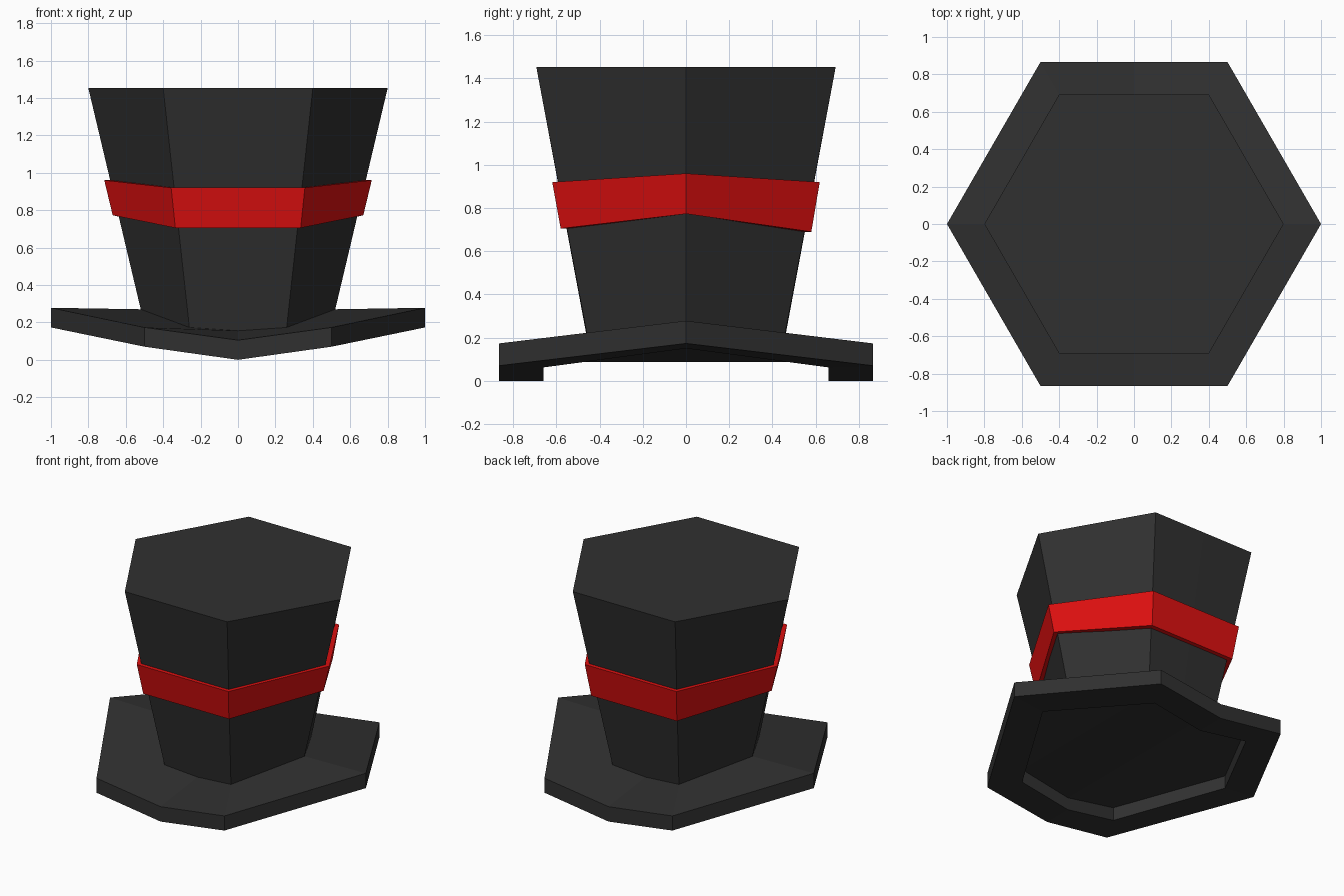
import bpy

if "Cube" in bpy.data.objects:
    bpy.data.objects.remove(bpy.data.objects["Cube"])

# Outline of half-bent hexagon: side corner, front/back corners, front/back midpoints
HEX = [(1, 0, 0), (.5, .866, 1), (0, .866, 2), (-.5, .866, 1),
       (-1, 0, 0), (-.5, -.866, 1), (0, -.866, 2), (.5, -.866, 1)]


def ring(r, side, corner, mid, back=0.0):
    """Eight points of a bent hexagon; back lowers the rear edge."""
    z = (side, corner, mid)
    return [(x * r, y * r, z[k] - (back if y > 0 else 0)) for x, y, k in HEX]


def skin(name, rings, mat, caps=(), closed=False):
    """Bridge rings in order, then add cap faces."""
    n = len(rings)
    verts = [p for rg in rings for p in rg]
    faces = []
    for k in range(n if closed else n - 1):
        a, b = k * 8, (k + 1) % n * 8
        for i in range(8):
            j = (i + 1) % 8
            faces.append((a + i, a + j, b + j, b + i))
    faces += list(caps)
    mesh = bpy.data.meshes.new(name)
    mesh.from_pydata(verts, [], faces)
    mesh.update()
    mesh.materials.append(mat)
    obj = bpy.data.objects.new(name, mesh)
    bpy.context.collection.objects.link(obj)
    return obj


def material(name, color):
    m = bpy.data.materials.new(name)
    m.diffuse_color = (*color, 1)
    m.use_nodes = True
    m.node_tree.nodes["Principled BSDF"].inputs["Base Color"].default_value = m.diffuse_color
    return m


black = material("black_felt", (.03, .03, .03))
red = material("red_ribbon", (.74, .005, .005))

crown_base = ring(.52, .27, .173, .155)

# Brim: recessed underside, rim, and top sloping in to the crown
skin("brim", [ring(.762, .24, .155, .088),
              ring(.762, .15, .062, 0),
              ring(1, .173, .07, 0),
              ring(1, .278, .173, .105),
              crown_base], black,
     caps=[(7, 6, 2, 1), (7, 1, 0), (6, 5, 3, 2), (5, 4, 3)])

# Crown: flares out to a flat top
skin("crown", [crown_base, ring(.8, 1.452, 1.452, 1.452)], black,
     caps=[tuple(range(8, 16))])

# Hat band: raised ring around the crown
skin("hat_band", [ring(.625, .773, .705, .705, back=.015),
                  ring(.67, .773, .705, .705, back=.015),
                  ring(.715, .96, .92, .92),
                  ring(.67, .96, .92, .92)], red, closed=True)
